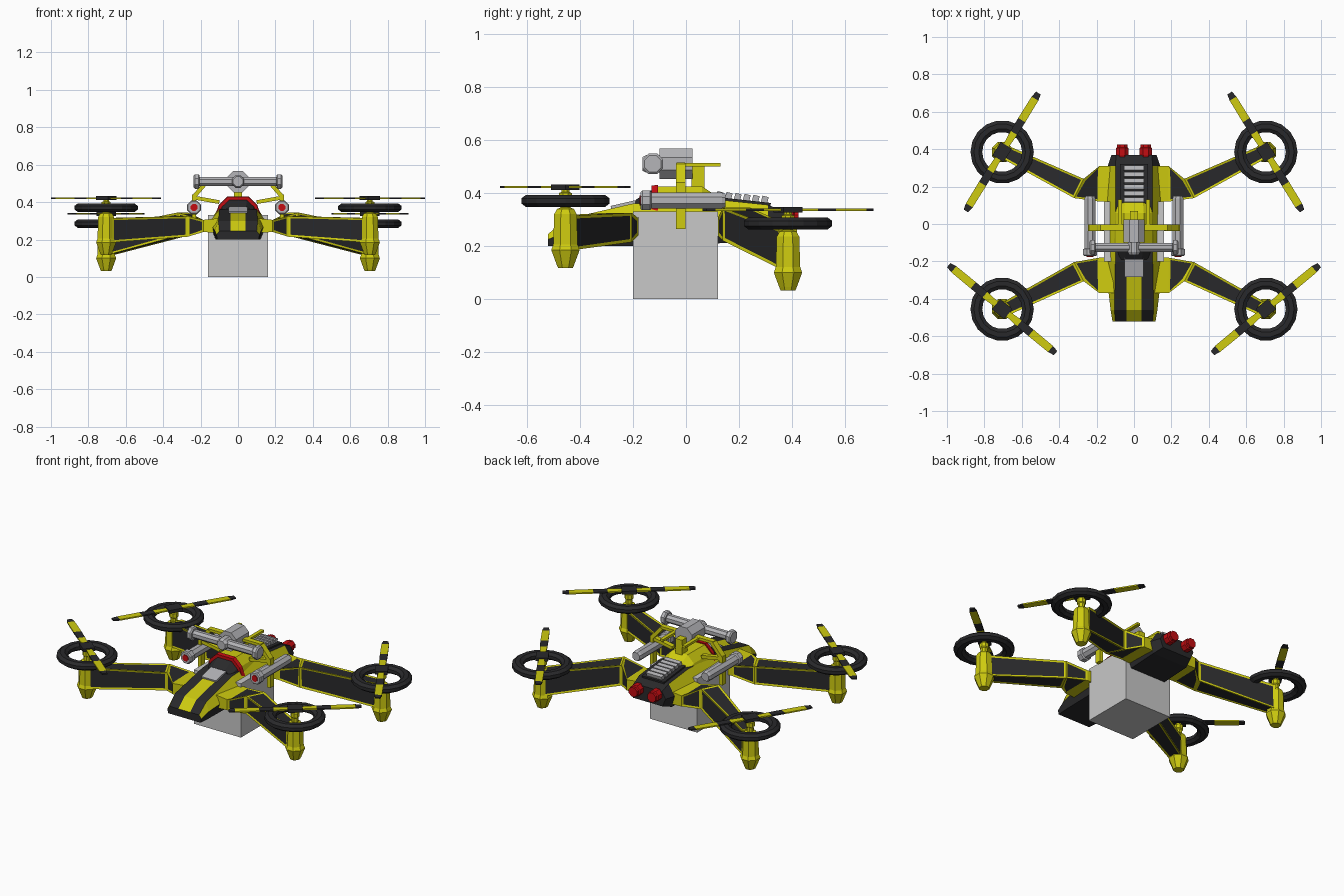
import bpy, bmesh, math
from mathutils import Vector, Matrix

if "Cube" in bpy.data.objects:
    bpy.data.objects.remove(bpy.data.objects["Cube"])


def material(name, rgb):
    m = bpy.data.materials.new(name)
    m.diffuse_color = (*rgb, 1)
    m.use_nodes = True
    m.node_tree.nodes["Principled BSDF"].inputs["Base Color"].default_value = m.diffuse_color
    return m


YELLOW = material("yellow", (0.62, 0.60, 0.005))
BLACK = material("black", (0.022, 0.022, 0.024))
GREY = material("light_grey", (0.46, 0.46, 0.48))
BOXGREY = material("box_grey", (0.58, 0.58, 0.58))
RED = material("red", (0.55, 0.004, 0.006))


def finish(bm, name, *mats):
    bmesh.ops.recalc_face_normals(bm, faces=bm.faces[:])
    me = bpy.data.meshes.new(name)
    bm.to_mesh(me)
    bm.free()
    for m in mats:
        me.materials.append(m)
    ob = bpy.data.objects.new(name, me)
    bpy.context.collection.objects.link(ob)
    return ob


def loft(bm, sections):
    """Skin closed rings of equal length; returns side faces row by row."""
    rings = [[bm.verts.new(p) for p in s] for s in sections]
    n = len(rings[0])
    rows = [[bm.faces.new((a[i], a[(i + 1) % n], b[(i + 1) % n], b[i])) for i in range(n)]
            for a, b in zip(rings, rings[1:])]
    bm.faces.new(rings[0])
    bm.faces.new(rings[-1])
    return rows


def box(name, centre, size, mat, rx=0.0):
    bm = bmesh.new()
    bmesh.ops.create_cube(bm, size=1, matrix=Matrix.Translation(centre)
                          @ Matrix.Rotation(rx, 4, 'X') @ Matrix.Diagonal((*size, 1)))
    return finish(bm, name, mat)


def turned(name, origin, axis, profile, mat, n=8):
    """Turned shape: profile of (distance along axis, radius)."""
    bm = bmesh.new()
    rot = Vector(axis).to_track_quat('Z', 'Y').to_matrix()
    o = Vector(origin)
    loft(bm, [[o + rot @ Vector((r * math.cos(t), r * math.sin(t), d))
               for t in [(k + .5) * math.tau / n for k in range(n)]] for d, r in profile])
    return finish(bm, name, mat)


def beam(name, p, q, w, h, mat):
    p, q = Vector(p), Vector(q)
    d = (q - p).normalized()
    side = d.cross(Vector((0, 0, 1)))
    side = side.normalized() if side.length > .01 else Vector((1, 0, 0))
    up = side.cross(d)
    bm = bmesh.new()
    loft(bm, [[c + side * a * w / 2 + up * b * h / 2
               for a, b in ((-1, -1), (1, -1), (1, 1), (-1, 1))] for c in (p, q)])
    return finish(bm, name, mat)


# Main hull: y, top half width, top z, mid half width, mid z, bottom half width, bottom z
HULL = [(-.52, .10, .245, .115, .225, .11, .20), (-.46, .105, .30, .125, .25, .115, .20),
        (-.20, .10, .36, .155, .29, .12, .20), (.12, .10, .375, .155, .29, .12, .21),
        (.31, .10, .355, .14, .29, .12, .22), (.37, .095, .33, .12, .29, .10, .24)]
bm = bmesh.new()
secs = []
for y, t, zt, w, zm, b, zb in HULL:
    half = [(.04, zt), (t, zt), (w, zm), (b, zb)]
    ring = half + [(-x, z) for x, z in reversed(half)]
    secs.append([(x, y, z) for x, z in ring])
rows = loft(bm, secs)
for f in bm.faces:
    f.material_index = 1
for k, row in enumerate(rows[:4]):
    for i in (1, 5, 7):          # shoulder strips and centre stripe
        row[i].material_index = 0
rows[0][7].material_index = 0
finish(bm, "hull", YELLOW, BLACK)
box("nose_hatch", (0, -.215, .361), (.10, .14, .012), GREY, math.atan(.06 / .26))

# Canopy with a black front and a red hoop
ARCH = [(.12, .33), (.10, .385), (.055, .428), (-.055, .428), (-.10, .385), (-.12, .33)]


def arch(name, spec, *mats):
    bm = bmesh.new()
    loft(bm, [[(x * s, y, .33 + (z - .33) * h) for x, z in ARCH] for y, s, h in spec])
    return finish(bm, name, *mats)


arch("canopy_hoop", [(-.13, 1, 1), (-.105, 1.02, 1.03)], RED)
arch("canopy_front", [(-.19, .78, .45), (-.134, .85, .82), (-.12, .85, .82)], BLACK)
arch("canopy", [(-.105, .97, .97), (.06, .95, .97), (.13, .85, .5)], YELLOW)

# Rear vent with slats
box("vent_frame", (0, .215, .366), (.15, .21, .016), BLACK, -.11)
for k in range(6):
    y = .127 + k * .034
    box("vent_slat_%d" % (k + 1), (0, y, .392 - (y - .12) * .105), (.105, .024, .028), GREY, -.25)

# Cargo box
box("cargo_box", (0, -.04, .165), (.32, .32, .33), BOXGREY)

# Corner data: tag, y, ring z, elbow y, hull y range, elbow z range, tip z range, blade angle
CORNERS = [("front", -.455, .37, -.255, (-.37, -.18), (.215, .325), (.185, .315), -39.5),
           ("rear", .385, .285, .19, (.12, .31), (.22, .345), (.115, .265), 58.4)]
for tag, py, rz, ey, (y0, y1), (ez0, ez1), (tz0, tz1), ang in CORNERS:
    for s, side in ((-1, "left"), (1, "right")):
        label = tag + "_" + side + "_"
        px = s * .705
        # Arm: hull root, waist, elbow and tip, with black inset panels
        d = (Vector((.69, py, 0)) - Vector((.30, ey, 0))).normalized()

        def quad(x, y, z0, z1, w, tilt=True):
            n = Vector((-d.y, d.x, 0)) if tilt else Vector((0, 1, 0))
            a, b = Vector((x, y, 0)) - n * w / 2, Vector((x, y, 0)) + n * w / 2
            return [(s * p.x, p.y, z) for p, z in ((a, z0), (b, z0), (b, z1), (a, z1))]

        ym, yw = (y0 + y1) / 2, y1 - y0
        bm = bmesh.new()
        rows = loft(bm, [quad(.09, ym, .235, .315, yw, False), quad(.185, ym, .24, .305, yw, False),
                         quad(.295, ey, ez0, ez1, .115), quad(.69, py, tz0, tz1, .075)])
        panels = rows[1] + rows[2]
        bmesh.ops.recalc_face_normals(bm, faces=bm.faces[:])
        bmesh.ops.inset_individual(bm, faces=panels, thickness=.016, depth=-.003)
        for f in panels:
            f.material_index = 1
        finish(bm, label + "arm", YELLOW, BLACK)

        # Motor pod and shaft
        turned(label + "motor_pod", (px, py, rz), (0, 0, 1),
               [(-.253, .03), (-.24, .036), (-.185, .058), (-.165, .05), (-.05, .046), (-.03, .034),
                (-.025, .02), (.0, .02), (.005, .026), (.03, .026), (.034, .016), (.05, .016)], YELLOW)

        # Guard ring
        bm = bmesh.new()
        N, M = 18, 8
        g = [[bm.verts.new((px + (.138 + .034 * math.cos(v)) * math.cos(u),
                            py + (.138 + .034 * math.cos(v)) * math.sin(u),
                            rz + .025 * math.sin(v)))
              for v in [(j + .5) * math.tau / M for j in range(M)]]
             for u in [i * math.tau / N for i in range(N)]]
        for i in range(N):
            for j in range(M):
                a, b = g[i], g[(i + 1) % N]
                bm.faces.new((a[j], b[j], b[(j + 1) % M], a[(j + 1) % M]))
        finish(bm, label + "guard_ring", BLACK)

        # Propeller: striped blade and square hub
        a = math.radians(ang)
        u = Vector((-s * math.cos(a), math.sin(a), 0))
        n = Vector((-u.y, u.x, 0))
        c = Vector((px, py, rz + .052))
        st = [(-.37, .028), (-.335, .042), (-.20, .044), (-.12, .042), (-.04, .032)]
        st += [(-r, w) for r, w in reversed(st)]
        bm = bmesh.new()
        rows = loft(bm, [[c + u * r + n * w * i / 2 + Vector((0, 0, .004 * j))
                          for i, j in ((-1, -1), (1, -1), (1, 1), (-1, 1))] for r, w in st])
        for f in bm.faces:
            f.material_index = 1
        for k in (1, 3, 5, 7):
            for f in rows[k]:
                f.material_index = 0
        finish(bm, label + "propeller", YELLOW, BLACK)
        beam(label + "propeller_hub", c - u * .042, c + u * .042, .07, .02, BLACK)

# Side cylinders, brackets and rear lamps
for s, side in ((-1, "left"), (1, "right")):
    x = s * .235
    turned(side + "_side_cylinder", (x, 0, .372), (0, 1, 0),
           [(-.172, .034), (-.165, .04), (-.135, .04), (-.13, .032), (.135, .032), (.15, .026)], GREY)
    turned(side + "_cylinder_light", (x, -.176, .372), (0, 1, 0), [(0, .02), (.01, .02)], RED)
    beam(side + "_bracket_post", (x, -.02, .265), (x, -.02, .44), .022, .036, YELLOW)
    beam(side + "_bracket_strut", (x, -.02, .43), (s * .17, -.02, .505), .036, .022, YELLOW)
    beam(side + "_bracket_cross", (s * .24, -.02, .425), (s * .10, -.02, .40), .03, .02, YELLOW)
    beam(side + "_top_bar", (s * .18, -.02, .507), (s * .04, -.02, .507), .032, .016, YELLOW)
    beam(side + "_top_rail", (s * .075, -.03, .507), (s * .075, .13, .507), .022, .014, YELLOW)
    turned(side + "_rear_lamp", (s * .063, .35, .305), (0, 1, 0),
           [(0, .03), (.02, .036), (.055, .036), (.06, .03), (.075, .03)], RED)
    turned(side + "_crossbar_nut", (s * .205, -.125, .51), (s, 0, 0),
           [(0, .036), (.006, .042), (.026, .042), (.032, .034)], GREY)

# Sensor crossbar and camera barrel
turned("sensor_crossbar", (-.21, -.125, .51), (1, 0, 0), [(0, .026), (.42, .026)], GREY)
turned("camera_barrel", (0, -.10, .51), (0, 1, 0), [(0, .062), (.125, .062)], GREY)
turned("camera_lens", (0, -.165, .51), (0, 1, 0), [(0, .028), (.015, .036), (.07, .036)], GREY)
box("camera_mount", (0, .045, .455), (.045, .05, .11), YELLOW)
